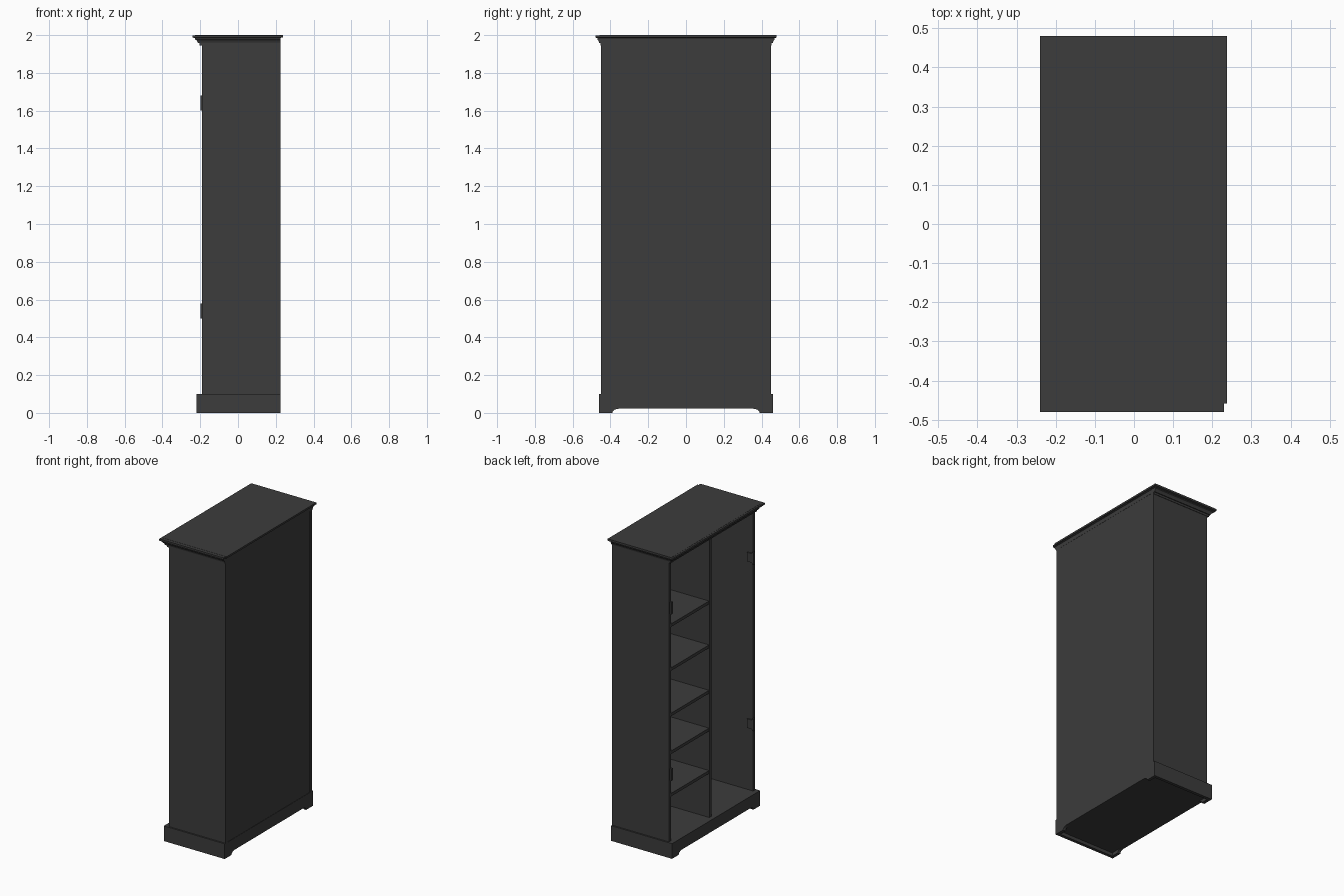
import bpy, bmesh, math

if "Cube" in bpy.data.objects:
    bpy.data.objects.remove(bpy.data.objects["Cube"])

dark = bpy.data.materials.new("dark_wood")
dark.diffuse_color = (0.045, 0.045, 0.045, 1)
dark.use_nodes = True
dark.node_tree.nodes["Principled BSDF"].inputs["Base Color"].default_value = dark.diffuse_color


def finish(name, bm):
    bmesh.ops.recalc_face_normals(bm, faces=bm.faces)
    me = bpy.data.meshes.new(name)
    bm.to_mesh(me)
    bm.free()
    me.materials.append(dark)
    ob = bpy.data.objects.new(name, me)
    bpy.context.collection.objects.link(ob)
    return ob


def box(name, x0, x1, y0, y1, z0, z1):
    bm = bmesh.new()
    bmesh.ops.create_cube(bm, size=1)
    for v in bm.verts:
        v.co.x = x0 + (v.co.x + 0.5) * (x1 - x0)
        v.co.y = y0 + (v.co.y + 0.5) * (y1 - y0)
        v.co.z = z0 + (v.co.z + 0.5) * (z1 - z0)
    return finish(name, bm)


def prism_x(name, outline, x0, x1):
    bm = bmesh.new()
    face = bm.faces.new([bm.verts.new((x0, y, z)) for y, z in outline])
    ext = bmesh.ops.extrude_face_region(bm, geom=[face])
    for v in ext["geom"]:
        if isinstance(v, bmesh.types.BMVert):
            v.co.x = x1
    return finish(name, bm)


# Plinth boards with shallow arches, front and back
curve = [(0.355 + 0.035 * math.sin(a), 0.022 * math.cos(a) ** 1.0)
         for a in (i * math.pi / 12 for i in range(7))]
half = [(0.46, 0.1), (0.46, 0.0)] + curve[::-1]
outline = half + [(-y, z) for y, z in half[::-1]]
prism_x("plinth_front", outline, -0.22, -0.2)
prism_x("plinth_back", outline, 0.205, 0.225)

# Plinth ends and side panels
for s, side in ((-1, "right"), (1, "left")):
    ys = sorted((s * 0.46, s * 0.44))
    box("plinth_end_" + side, -0.2, 0.205, *ys, 0, 0.1)
    ys = sorted((s * 0.45, s * 0.43))
    box("side_panel_" + side, -0.19, 0.225, *ys, 0.1, 1.99)
    # Hinge plates and arms on the inner faces
    for z, level in ((0.54, "lower"), (1.64, "upper")):
        ys = sorted((s * 0.43, s * 0.422))
        box(f"hinge_plate_{side}_{level}", -0.192, -0.15, *ys, z - 0.03, z + 0.03)
        ys = sorted((s * 0.437, s * 0.422))
        box(f"hinge_arm_{side}_{level}", -0.199, -0.188, *ys, z - 0.04, z + 0.04)

# Carcass floor, back, divider
box("floor_panel", -0.2, 0.205, -0.44, 0.44, 0.022, 0.1)
box("back_panel", 0.212, 0.223, -0.43, 0.43, 0.1, 1.99)
box("divider", -0.19, 0.212, 0.005, 0.028, 0.1, 1.95)

# Shelves
for i, z in enumerate((0.39, 0.67, 0.92, 1.22, 1.51)):
    box(f"shelf_{i + 1}", -0.188, 0.212, 0.028, 0.43, z, z + 0.02)

# Cornice: stacked rings of the moulding profile (front x, back x, half width, z)
rings = [(-0.203, 0.222, 0.453, 1.945), (-0.203, 0.222, 0.453, 1.958),
         (-0.212, 0.224, 0.459, 1.958), (-0.214, 0.224, 0.461, 1.965),
         (-0.219, 0.224, 0.465, 1.972), (-0.228, 0.224, 0.469, 1.977),
         (-0.228, 0.224, 0.469, 1.984), (-0.24, 0.23, 0.48, 1.987),
         (-0.24, 0.23, 0.48, 1.999)]
bm = bmesh.new()
loops = [[bm.verts.new(p) for p in ((a, -w, z), (b, -w, z), (b, w, z), (a, w, z))]
         for a, b, w, z in rings]
for lo, hi in zip(loops, loops[1:]):
    for i in range(4):
        j = (i + 1) % 4
        bm.faces.new((lo[i], lo[j], hi[j], hi[i]))
bm.faces.new(loops[0])
bm.faces.new(loops[-1])
finish("cornice", bm)

# Top board
box("top_board", -0.228, 0.237, -0.458, 0.48, 1.988, 2.0)
